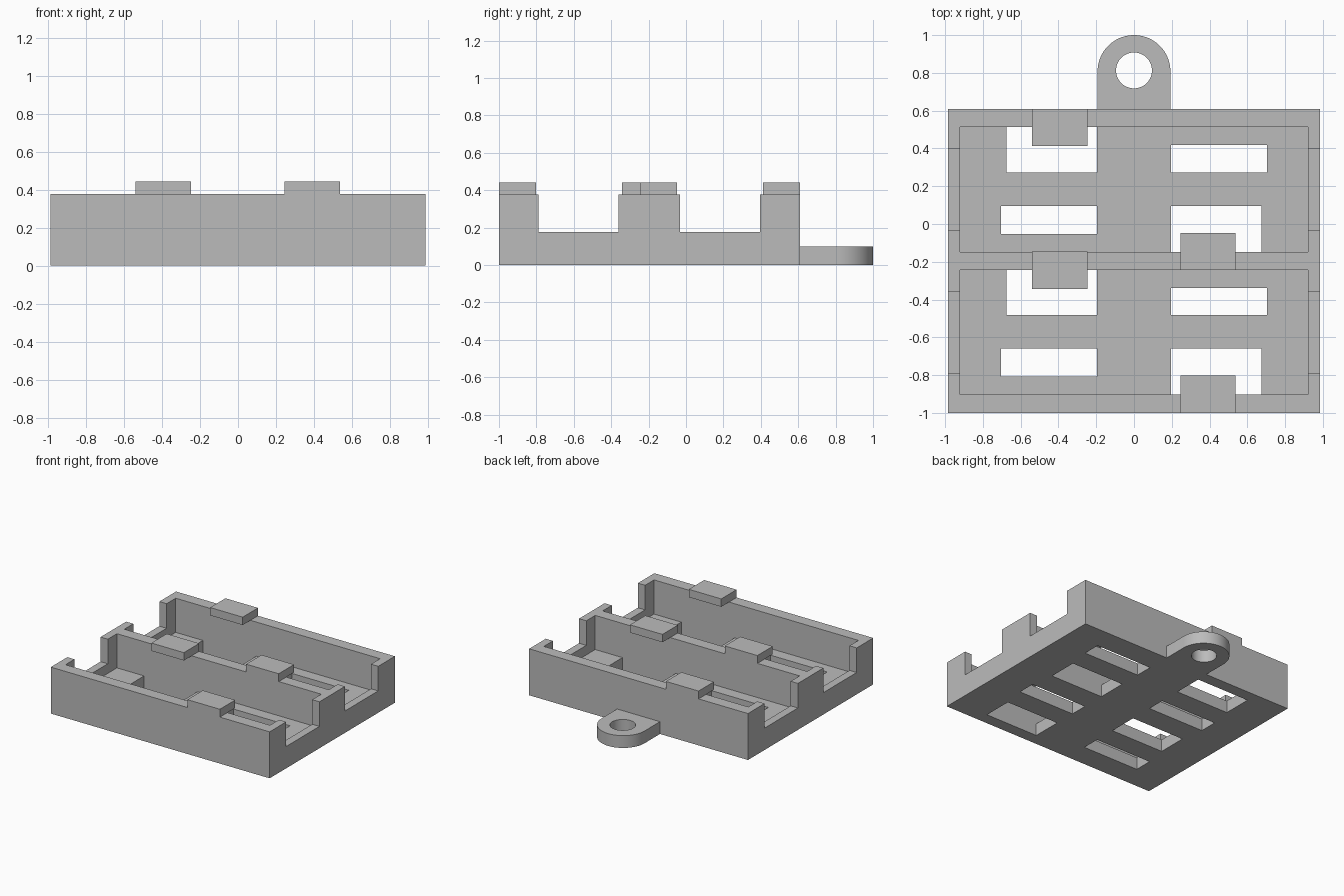
import bpy, bmesh, math
from mathutils import Matrix

cube = bpy.data.objects.get("Cube")
if cube:
    bpy.data.objects.remove(cube, do_unlink=True)

grey = bpy.data.materials.new("light_grey")
grey.use_nodes = True
COLOUR = (0.5, 0.5, 0.5, 1)
grey.diffuse_color = COLOUR
grey.node_tree.nodes["Principled BSDF"].inputs["Base Color"].default_value = COLOUR


def finish(name, bm):
    bmesh.ops.recalc_face_normals(bm, faces=bm.faces)
    mesh = bpy.data.meshes.new(name)
    bm.to_mesh(mesh)
    bm.free()
    mesh.materials.append(grey)
    obj = bpy.data.objects.new(name, mesh)
    bpy.context.collection.objects.link(obj)
    return obj


def boxes(name, spans):
    """One object made of boxes, each given as (x0, x1, y0, y1, z0, z1)."""
    bm = bmesh.new()
    for x0, x1, y0, y1, z0, z1 in spans:
        place = Matrix.Translation(((x0 + x1) / 2, (y0 + y1) / 2, (z0 + z1) / 2))
        size = Matrix.Diagonal((x1 - x0, y1 - y0, z1 - z0, 1))
        bmesh.ops.create_cube(bm, size=1, matrix=place @ size)
    return finish(name, bm)


def cut(target, cutter):
    """Subtract the cutter from the target and discard it."""
    cutter.hide_render = True
    mod = target.modifiers.new("cut", "BOOLEAN")
    mod.operation, mod.solver, mod.object = "DIFFERENCE", "EXACT", cutter
    bpy.context.view_layer.objects.active = target
    bpy.ops.object.modifier_apply(modifier=mod.name)
    bpy.data.objects.remove(cutter, do_unlink=True)


# Main dimensions
HALF_X, INNER_X = 0.985, 0.92
FRONT, BACK = -1.0, 0.61
FLOOR, SILL, RIM, CLIP_TOP = 0.1, 0.178, 0.378, 0.442
WALL, BAY = 0.097, 0.66
BAYS = (FRONT + WALL, BACK - WALL - BAY)   # front edge of each bay

# Tray block with two bays, end openings and floor slots
tray = boxes("tray", [(-HALF_X, HALF_X, FRONT, BACK, 0, RIM)])
cut(tray, boxes("bay_cutter", [
    (-INNER_X, INNER_X, y, y + BAY, FLOOR, 1) for y in BAYS]))
cut(tray, boxes("opening_cutter", [
    (-1.2, 1.2, y + 0.115, y + 0.543, SILL, 1) for y in BAYS]))
slots = []
for y in BAYS:
    slots += [
        (-0.675, -0.195, y + 0.42, y + BAY, -1, 0.2),
        (0.195, 0.705, y + 0.42, y + 0.565, -1, 0.2),
        (-0.705, -0.195, y + 0.095, y + 0.243, -1, 0.2),
        (0.195, 0.675, y, y + 0.243, -1, 0.2),
    ]
cut(tray, boxes("slot_cutter", slots))

# Retaining clips overhanging each bay from its two long walls
for label, y in zip(("front", "back"), BAYS):
    boxes(label + "_bay_left_clip",
          [(0.245, 0.537, y - WALL, y + 0.1, RIM, CLIP_TOP)])
    boxes(label + "_bay_right_clip",
          [(-0.54, -0.247, y + BAY - 0.1, y + BAY + WALL, RIM, CLIP_TOP)])

# Rounded hanging tab with a round hole
R, CY, STEPS = 0.193, 0.807, 48
bm = bmesh.new()
outline = [(R, BACK)] + [
    (R * math.cos(math.pi * i / STEPS), CY + R * math.sin(math.pi * i / STEPS))
    for i in range(STEPS + 1)] + [(-R, BACK)]
base = bm.faces.new([bm.verts.new((x, y, 0)) for x, y in outline])
top = bmesh.ops.extrude_face_region(bm, geom=[base], use_keep_orig=True)["geom"]
bmesh.ops.translate(bm, vec=(0, 0, FLOOR),
                    verts=[v for v in top if isinstance(v, bmesh.types.BMVert)])
tab = finish("hanging_tab", bm)

bm = bmesh.new()
bmesh.ops.create_cone(bm, cap_ends=True, segments=64, radius1=0.095, radius2=0.095,
                      depth=1, matrix=Matrix.Translation((0, 0.813, 0)))
cut(tab, finish("tab_hole_cutter", bm))

bpy.ops.object.select_all(action="DESELECT")
tab.select_set(True)
bpy.context.view_layer.objects.active = tab
bpy.ops.object.shade_smooth_by_angle(angle=math.radians(30))
